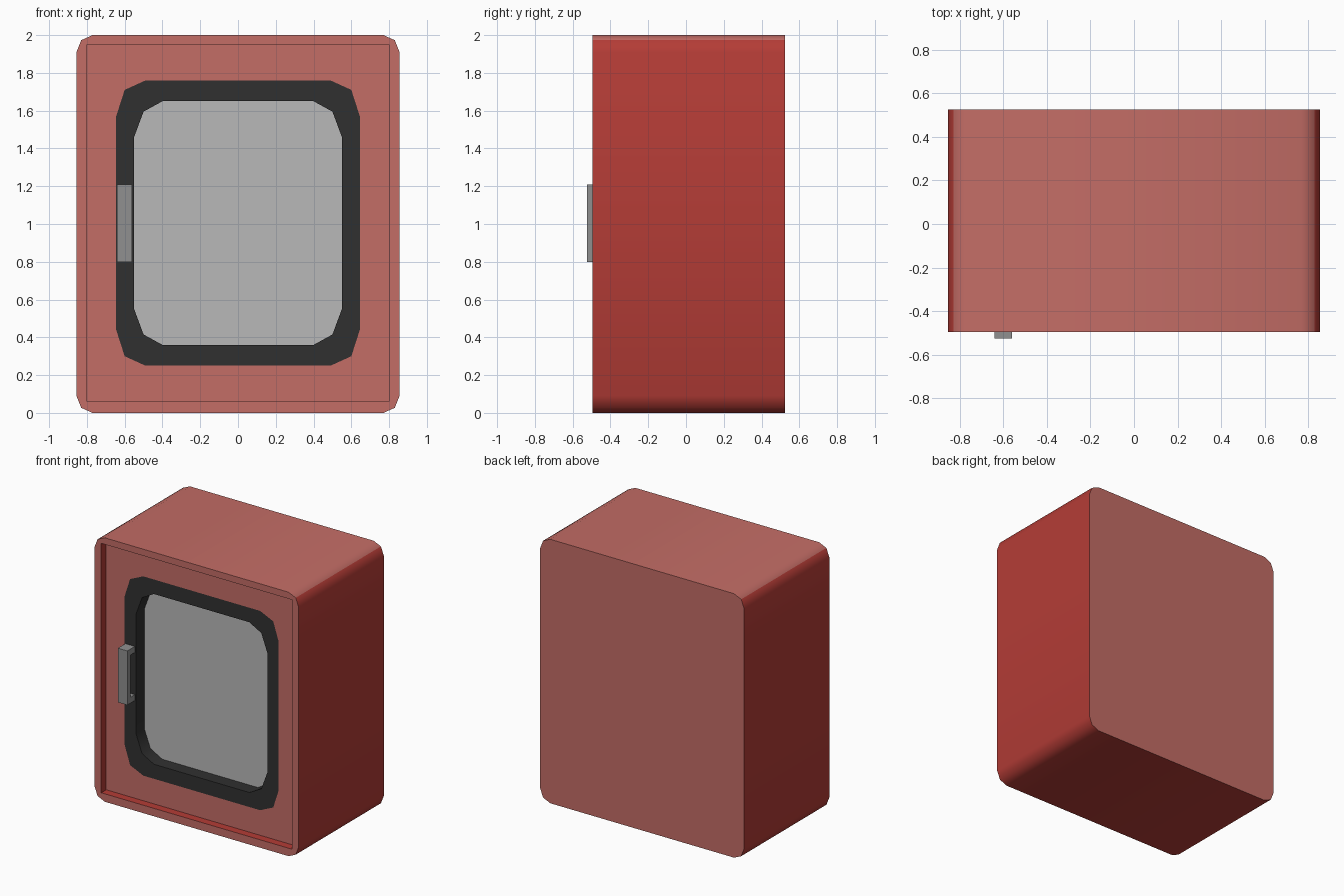
import bpy, bmesh, math

if "Cube" in bpy.data.objects:
    bpy.data.objects.remove(bpy.data.objects["Cube"])


def lin(v):
    v /= 255
    return v / 12.92 if v <= 0.04045 else ((v + 0.055) / 1.055) ** 2.4


def material(name, r, g, b):
    m = bpy.data.materials.new(name)
    m.diffuse_color = (lin(r), lin(g), lin(b), 1)
    m.use_nodes = True
    m.node_tree.nodes["Principled BSDF"].inputs["Base Color"].default_value = m.diffuse_color
    return m


PALE = material("pale red", 196, 109, 102)
RED = material("deep red", 180, 60, 54)
DARK = material("charcoal", 48, 48, 48)
GLASS = material("window grey", 184, 184, 184)
STEEL = material("handle grey", 144, 144, 144)


def ring(y, hx, hz, zc, cx=0, cz=0, mx=0, mz=0):
    """Rectangle with two-segment cut corners, counter-clockwise from the front."""
    pts = []
    for sx, sz in ((1, 1), (-1, 1), (-1, -1), (1, -1)):
        corner = [(hx, hz - cz), (hx - mx, hz - mz), (hx - cx, hz)]
        if sx * sz < 0:
            corner.reverse()
        pts += [(sx * x, y, zc + sz * z) for x, z in corner]
    return pts


def finish(name, bm, mats):
    me = bpy.data.meshes.new(name)
    bm.to_mesh(me)
    bm.free()
    for m in mats:
        me.materials.append(m)
    ob = bpy.data.objects.new(name, me)
    bpy.context.collection.objects.link(ob)
    bpy.ops.object.select_all(action='DESELECT')
    ob.select_set(True)
    bpy.context.view_layer.objects.active = ob
    bpy.ops.object.shade_smooth_by_angle(angle=math.radians(50))
    return ob


def loft(name, rings, mats, back=False, front=False):
    """Join rings from back to front, with optional end caps."""
    bm = bmesh.new()
    loops = [[bm.verts.new(p) for p in r] for r in rings]
    for a, b in zip(loops, loops[1:]):
        n = len(a)
        for i in range(n):
            j = (i + 1) % n
            bm.faces.new((a[i], a[j], b[j], b[i]))
    if back:
        bm.faces.new(loops[0][::-1])
    if front:
        bm.faces.new(loops[-1])
    bmesh.ops.remove_doubles(bm, verts=bm.verts, dist=1e-5)
    bm.normal_update()
    if len(mats) > 1:
        # Pale on the front, back and outer top; deep red elsewhere
        for f in bm.faces:
            n = f.normal
            outer_top = n.z > 0.7 and f.calc_center_median().z > 1
            f.material_index = 0 if abs(n.y) > 0.5 or outer_top else 1
    return finish(name, bm, mats)


RECESS, PANE = -0.435, -0.335
body = (0.855, 1.0, 1.0, 0.085, 0.09, 0.025, 0.027)
panel = (0.80, 0.945, 1.005)
outer = (0.645, 0.755, 1.005, 0.155, 0.19, 0.045, 0.05)
inner = (0.55, 0.645, 1.005, 0.15, 0.19, 0.05, 0.055)

# Cabinet with rim and recessed front panel
loft("cabinet_body", [ring(0.525, *body), ring(-0.495, *body), ring(-0.495, *panel),
                      ring(RECESS, *panel), ring(RECESS, *outer)], [PALE, RED], back=True)
# Window frame with inner walls, and sunken pane
loft("window_frame", [ring(RECESS, *outer), ring(RECESS, *inner), ring(PANE, *inner)], [DARK])
loft("window_pane", [ring(PANE, *inner)], [GLASS], front=True)


# Handle: bar with two feet
def box(bm, x0, x1, y0, y1, z0, z1):
    vs = bmesh.ops.create_cube(bm, size=1)["verts"]
    for v in vs:
        v.co = ((x0 + x1) / 2 + v.co.x * (x1 - x0),
                (y0 + y1) / 2 + v.co.y * (y1 - y0),
                (z0 + z1) / 2 + v.co.z * (z1 - z0))


bm = bmesh.new()
box(bm, -0.64, -0.56, -0.525, -0.485, 0.80, 1.21)
for z in (0.80, 1.165):
    box(bm, -0.64, -0.56, -0.485, RECESS, z, z + 0.045)
finish("door_handle", bm, [STEEL])
